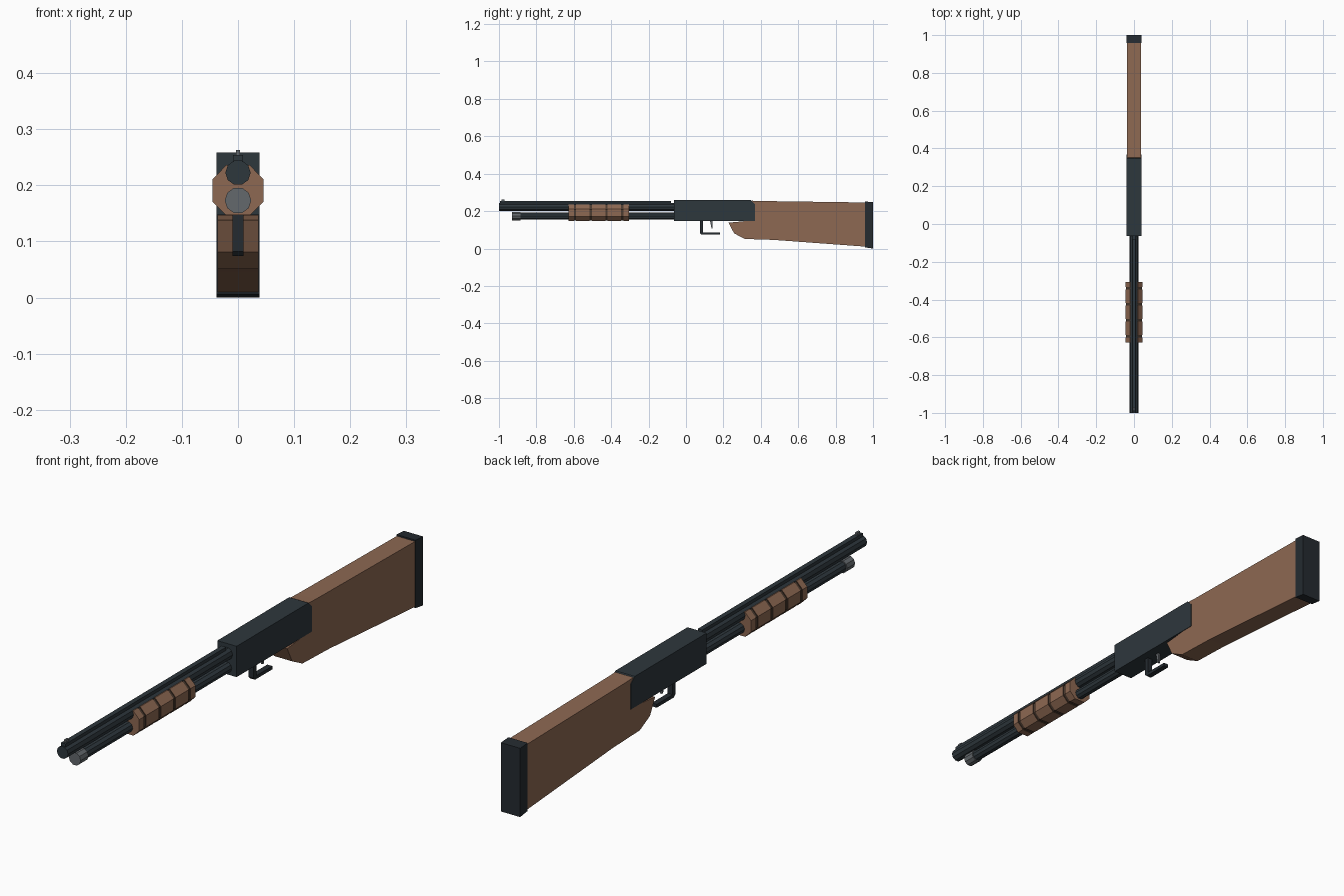
import bpy, bmesh, math

if "Cube" in bpy.data.objects:
    bpy.data.objects.remove(bpy.data.objects["Cube"])


def material(name, rgb):
    m = bpy.data.materials.new(name)
    m.diffuse_color = (*rgb, 1)
    m.use_nodes = True
    m.node_tree.nodes["Principled BSDF"].inputs["Base Color"].default_value = m.diffuse_color
    return m


STEEL = material("dark steel", (0.027, 0.038, 0.046))
RUBBER = material("black rubber", (0.018, 0.024, 0.030))
WOOD = material("brown wood", (0.270, 0.140, 0.085))
GROOVE = material("dark groove", (0.075, 0.045, 0.030))
GREY = material("grey metal", (0.125, 0.138, 0.150))


def finish(name, bm, mats):
    bmesh.ops.recalc_face_normals(bm, faces=bm.faces)
    me = bpy.data.meshes.new(name)
    bm.to_mesh(me)
    bm.free()
    for m in mats:
        me.materials.append(m)
    ob = bpy.data.objects.new(name, me)
    bpy.context.collection.objects.link(ob)
    return ob


def side_profile(name, pts, half, mat):
    """Extrude a (y, z) outline across x, from -half to +half."""
    bm = bmesh.new()
    a = [bm.verts.new((-half, y, z)) for y, z in pts]
    b = [bm.verts.new((half, y, z)) for y, z in pts]
    n = len(pts)
    bm.faces.new(a)
    bm.faces.new(b[::-1])
    for i in range(n):
        j = (i + 1) % n
        bm.faces.new((a[i], a[j], b[j], b[i]))
    return finish(name, bm, [mat])


def loft(name, sections, mats, rule=None):
    """Join (x, z) rings placed along y; rule gives the material per segment."""
    bm = bmesh.new()
    rings = [[bm.verts.new((x, y, z)) for x, z in ring] for y, ring in sections]
    n = len(rings[0])
    bm.faces.new(rings[0])
    bm.faces.new(rings[-1][::-1])
    for k in range(len(rings) - 1):
        for i in range(n):
            j = (i + 1) % n
            f = bm.faces.new((rings[k][i], rings[k][j], rings[k + 1][j], rings[k + 1][i]))
            f.material_index = rule(k) if rule else 0
    return finish(name, bm, mats)


def tube(name, y0, y1, z, r, mat, sides=10):
    ring = [(r * math.cos(math.tau * i / sides), z + r * math.sin(math.tau * i / sides))
            for i in range(sides)]
    return loft(name, [(y0, ring), (y1, ring)], [mat])


def box(name, half, y0, y1, z0, z1, mat):
    return side_profile(name, [(y0, z0), (y1, z0), (y1, z1), (y0, z1)], half, mat)


# Receiver with a chamfered rear top edge
side_profile("receiver", [(-0.063, 0.147), (0.368, 0.147), (0.368, 0.238),
                          (0.347, 0.258), (-0.063, 0.258)], 0.0385, STEEL)

# Stock with grip, and butt pad
side_profile("stock", [(0.228, 0.138), (0.257, 0.081), (0.315, 0.051), (0.47, 0.046),
                       (0.96, 0.010), (0.96, 0.246), (0.39, 0.254), (0.352, 0.2555),
                       (0.33, 0.240), (0.31, 0.146)], 0.0365, WOOD)
side_profile("butt_pad", [(0.957, 0.006), (1.0, 0.0), (1.0, 0.248), (0.957, 0.251)],
             0.0385, RUBBER)

# Barrel, sighting rib and front sight
tube("barrel", -1.0, -0.05, 0.2225, 0.0225, STEEL)
box("barrel_rib", 0.009, -0.995, -0.08, 0.236, 0.254, STEEL)
box("front_sight", 0.004, -0.987, -0.970, 0.25, 0.263, GREY)

# Magazine tube and end cap
tube("magazine_tube", -0.89, -0.05, 0.173, 0.0195, STEEL)
tube("magazine_cap", -0.93, -0.885, 0.173, 0.0235, GREY)

# Eight-sided sliding forend with four sunken grooves
half = [(0.022, 0.147), (0.045, 0.170), (0.045, 0.211), (0.021, 0.236)]
outer = half + [(-x, z) for x, z in reversed(half)]
inner = [(x * 0.93, 0.191 + (z - 0.191) * 0.93) for x, z in outer]
sections = [(-0.627, outer)]
for i in range(4):
    y = -0.594 + i * 0.0845
    for dy, ring in ((-0.006, outer), (-0.006, inner), (0.006, inner), (0.006, outer)):
        sections.append((y + dy, ring))
sections.append((-0.306, outer))
loft("forend", sections, [WOOD, GROOVE], lambda k: 0 if k % 4 == 0 else 1)

# Trigger guard and trigger
side_profile("trigger_guard", [(0.075, 0.150), (0.075, 0.082), (0.083, 0.074), (0.181, 0.074),
                               (0.181, 0.086), (0.090, 0.086), (0.090, 0.150)], 0.010, RUBBER)
side_profile("trigger", [(0.128, 0.150), (0.133, 0.125), (0.136, 0.108), (0.143, 0.108),
                         (0.142, 0.128), (0.141, 0.150)], 0.004, GREY)
